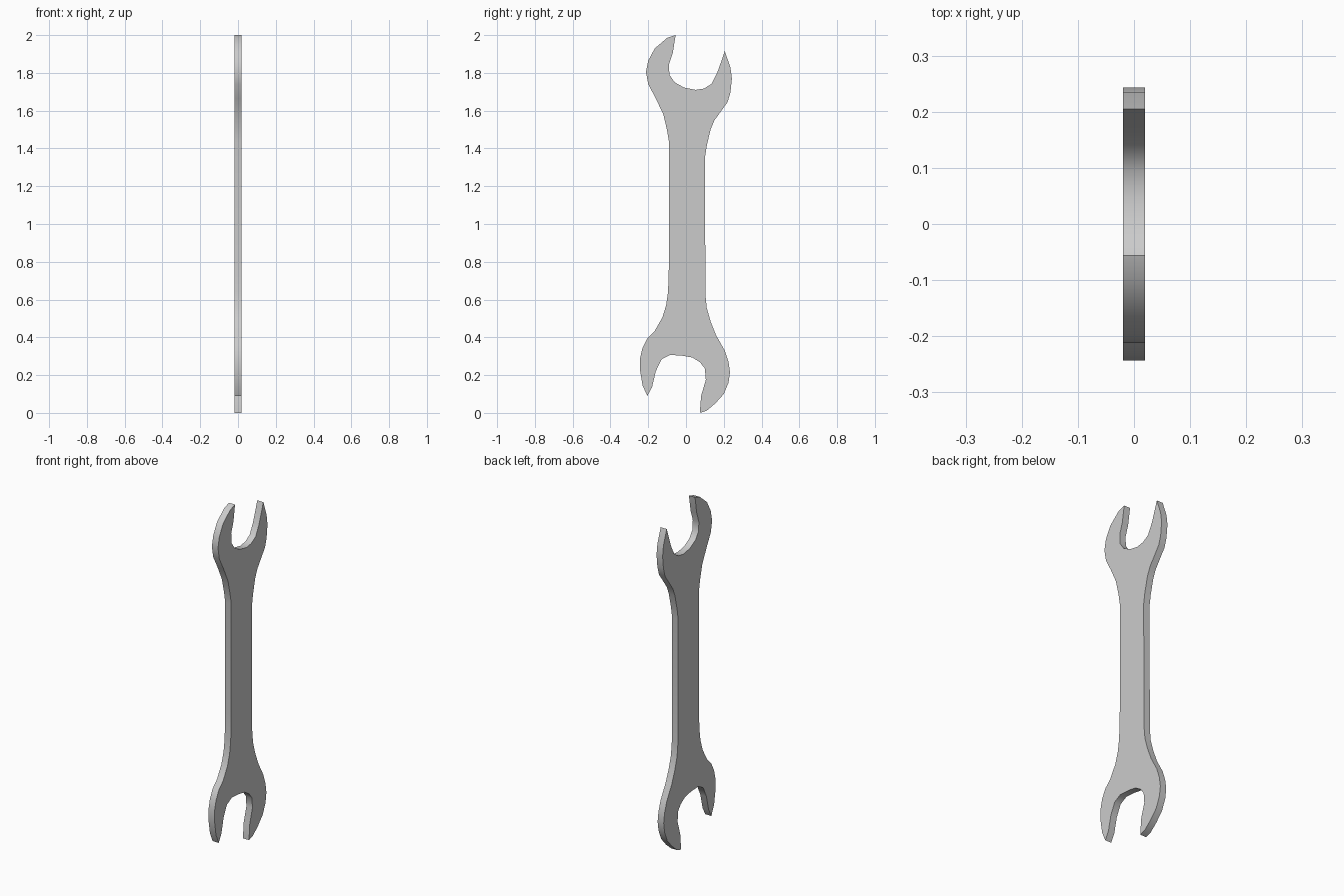
import bpy, bmesh, math

HALF_THICKNESS = 0.0195

# Outline in (y, z), counter-clockwise seen from +x
left_side = [(-.055, 2), (-.10, 1.985), (-.165, 1.93), (-.20, 1.865), (-.212, 1.805),
             (-.20, 1.74), (-.16, 1.665), (-.12, 1.58), (-.10, 1.495), (-.09, 1.435),
             (-.09, .80), (-.095, .64), (-.105, .57), (-.125, .505), (-.165, .435),
             (-.205, .395), (-.23, .345), (-.243, .29), (-.243, .225), (-.23, .145)]
lower_jaw = [(-.205, .09), (-.18, .135), (-.16, .22), (-.13, .283), (-.085, .307),
             (-.02, .303), (.035, .293), (.075, .267), (.10, .235), (.105, .175),
             (.08, .09), (.073, 0)]
right_side = [(.11, .012), (.155, .05), (.20, .10), (.225, .16), (.233, .215),
              (.225, .27), (.205, .33), (.16, .41), (.13, .485), (.11, .555),
              (.103, .625), (.10, 1.35), (.11, 1.415), (.13, 1.50), (.15, 1.548),
              (.22, 1.645), (.235, 1.695), (.243, 1.77), (.235, 1.83)]
upper_jaw = [(.205, 1.915), (.188, 1.865), (.165, 1.80), (.135, 1.742), (.095, 1.717),
             (.05, 1.71), (-.01, 1.722), (-.06, 1.75), (-.088, 1.79), (-.09, 1.845),
             (-.07, 1.905)]
outline = left_side + lower_jaw + right_side + upper_jaw

# Flat plate extruded from the outline
bm = bmesh.new()
face = bm.faces.new([bm.verts.new((-HALF_THICKNESS, y, z)) for y, z in outline])
result = bmesh.ops.extrude_face_region(bm, geom=[face], use_keep_orig=True)
moved = [g for g in result["geom"] if isinstance(g, bmesh.types.BMVert)]
bmesh.ops.translate(bm, verts=moved, vec=(2 * HALF_THICKNESS, 0, 0))
bmesh.ops.recalc_face_normals(bm, faces=bm.faces)
mesh = bpy.data.meshes.new("open_end_wrench")
bm.to_mesh(mesh)
bm.free()

wrench = bpy.data.objects.new("open_end_wrench", mesh)
bpy.context.collection.objects.link(wrench)

# Smooth rim, crisp face edges and jaw tips
bpy.context.view_layer.objects.active = wrench
wrench.select_set(True)
bpy.ops.object.shade_smooth_by_angle(angle=math.radians(40))
